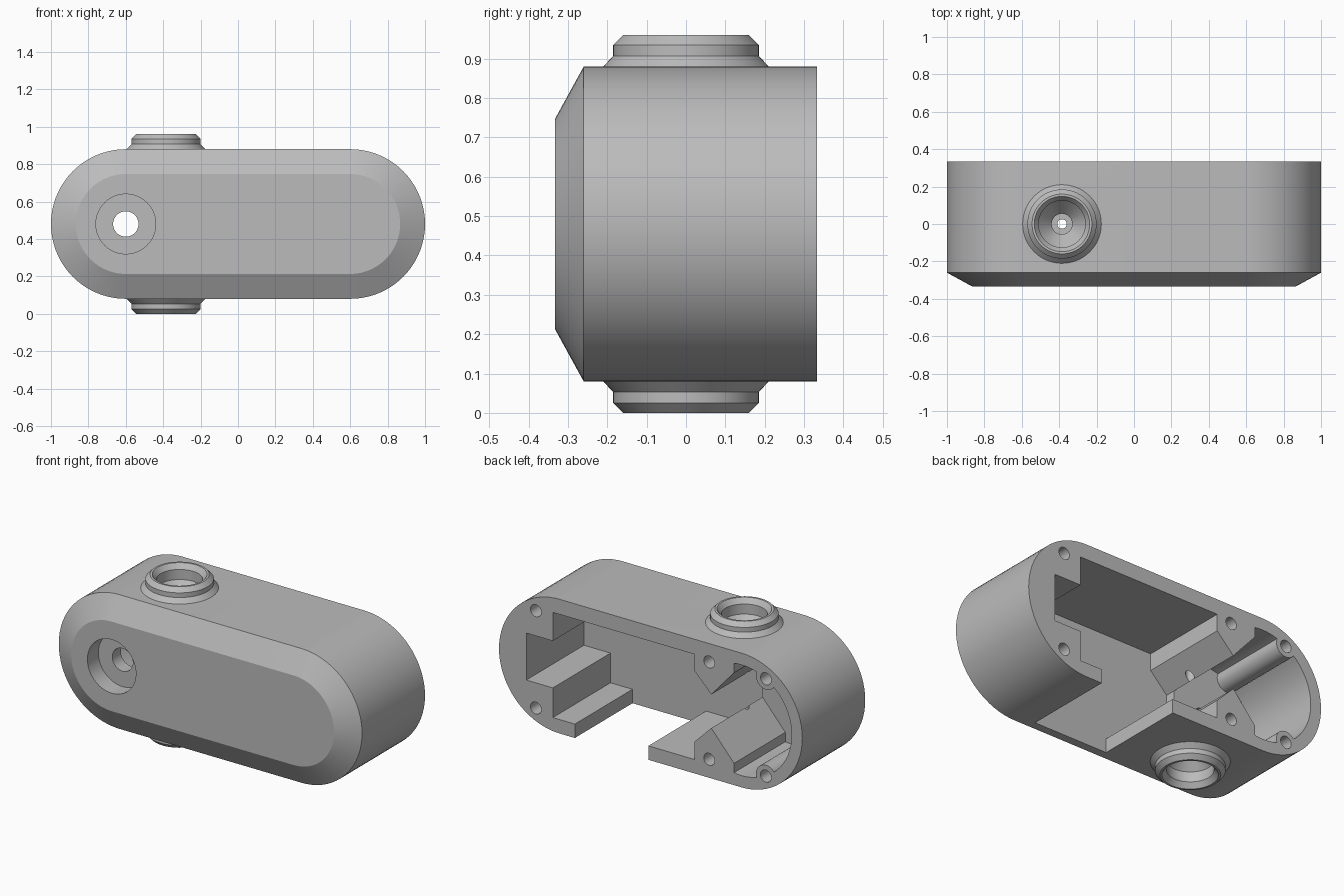
import bpy, bmesh, math
from mathutils import Matrix, Vector

cube = bpy.data.objects.get("Cube")
if cube:
    bpy.data.objects.remove(cube, do_unlink=True)

grey = bpy.data.materials.new("plain_grey")
grey.use_nodes = True
colour = (0.5, 0.5, 0.5, 1)
grey.diffuse_color = colour
grey.node_tree.nodes["Principled BSDF"].inputs["Base Color"].default_value = colour

MID = 0.48             # height of the long axis
END = 0.6              # centres of the rounded ends
BACK, FRONT = 0.333, -0.333
PORT_X = -0.385


def finish(name, bm):
    bmesh.ops.recalc_face_normals(bm, faces=bm.faces)
    mesh = bpy.data.meshes.new(name)
    bm.to_mesh(mesh)
    bm.free()
    mesh.materials.append(grey)
    obj = bpy.data.objects.new(name, mesh)
    bpy.context.collection.objects.link(obj)
    return obj


def loft(name, sections):
    """Skin a list of (y, [(x, z), ...]) outlines and cap both ends."""
    bm = bmesh.new()
    rings = [[bm.verts.new((x, y, z)) for x, z in pts] for y, pts in sections]
    n = len(rings[0])
    for a, b in zip(rings, rings[1:]):
        for i in range(n):
            j = (i + 1) % n
            bm.faces.new((a[i], a[j], b[j], b[i]))
    bm.faces.new(rings[0])
    bm.faces.new(rings[-1])
    return finish(name, bm)


def prism(name, pts, y0, y1):
    return loft(name, [(y0, pts), (y1, pts)])


def arc(x, z, r, start=0, sweep=2 * math.pi, n=48, closed=True):
    steps = n if closed else n + 1
    return [(x + r * math.cos(start + sweep * i / n),
             z + r * math.sin(start + sweep * i / n)) for i in range(steps)]


def stadium(r):
    half = math.pi
    return (arc(END, MID, r, -half / 2, half, 36, False)
            + arc(-END, MID, r, half / 2, half, 36, False))


def lathe(name, profile, n=64):
    """Turn a closed (radius, z) profile about the port axis."""
    bm = bmesh.new()
    vs = [bm.verts.new((PORT_X + r, 0, z)) for r, z in profile]
    edges = [bm.edges.new((vs[i], vs[(i + 1) % len(vs)])) for i in range(len(vs))]
    bmesh.ops.spin(bm, geom=vs + edges, cent=(PORT_X, 0, 0), axis=(0, 0, 1),
                   angle=2 * math.pi, steps=n, use_duplicate=False)
    bmesh.ops.remove_doubles(bm, verts=bm.verts, dist=1e-5)
    bmesh.ops.dissolve_degenerate(bm, edges=bm.edges, dist=1e-6)
    return finish(name, bm)


def cut(target, tools):
    for tool in tools:
        tool.hide_render = True
        mod = target.modifiers.new("cut", 'BOOLEAN')
        mod.operation = 'DIFFERENCE'
        mod.solver = 'EXACT'
        mod.object = tool
    bpy.context.view_layer.update()
    graph = bpy.context.evaluated_depsgraph_get()
    mesh = bpy.data.meshes.new_from_object(target.evaluated_get(graph))
    target.modifiers.clear()
    target.data = mesh
    for tool in tools:
        bpy.data.objects.remove(tool, do_unlink=True)


def flip(pts):
    return [(x, 2 * MID - z) for x, z in pts]


def smooth(obj):
    bpy.ops.object.select_all(action='DESELECT')
    obj.select_set(True)
    bpy.context.view_layer.objects.active = obj
    bpy.ops.object.shade_smooth_by_angle(angle=math.radians(25))


# Housing with bevelled front
housing = loft("housing", [(FRONT, stadium(0.267)), (-0.26, stadium(0.4)),
                           (BACK, stadium(0.4))])

# Main cavity with end notch, bottom opening and throat to the round chamber
cavity = prism("cavity_cutter", [
    (0.645, 0.79), (-0.29, 0.79), (-0.29, 0.69), (-0.40, 0.58),
    (-0.40, 0.38), (-0.29, 0.27), (-0.29, 0.163), (0.015, 0.163),
    (0.015, 0), (0.5, 0), (0.5, 0.163), (0.645, 0.163),
    (0.645, 0.34), (0.82, 0.34), (0.82, 0.62), (0.645, 0.62)], -0.21, 0.5)

# Round chamber, leaving screw bosses and wedge blocks standing
chamber = prism("chamber_cutter", arc(-END, MID, 0.33, n=64), -0.15, 0.5)
wedge = [(-0.2, 0.9), (-0.2, 0.78), (-0.40, 0.58), (-0.55, 0.75), (-0.55, 0.9)]
keep = [prism("wedge_keep", p, -1, 1) for p in (wedge, flip(wedge))]
keep += [prism("boss_keep", arc(-0.76, MID + s * 0.29, 0.065, n=32), -1, 1)
         for s in (-1, 1)]
cut(chamber, keep)

# Screw holes, front recess, shaft hole and port bore
holes = [prism("screw_cutter", arc(x, MID + s * 0.29, 0.036, n=24), 0.1, 0.5)
         for x in (0.757, -0.386, -0.76) for s in (-1, 1)]
recess = prism("recess_cutter", arc(-END, MID, 0.16), -0.5, -0.23)
shaft = prism("shaft_cutter", arc(-END, MID, 0.068, n=32), -0.5, 0)
half = [(0.125, 1.1), (0.125, 0.87), (0.055, 0.79), (0.055, 0.7), (0.025, 0.7)]
bore = lathe("bore_cutter", [(0, 1.1)] + half + flip(half)[::-1] + [(0, 2 * MID - 1.1)])
cut(housing, [cavity, chamber, recess, shaft, bore] + holes)
smooth(housing)

# Collars around the upper and lower ports
collar = [(0.215, 0.875), (0.185, 0.907), (0.185, 0.935), (0.16, 0.96),
          (0.148, 0.96), (0.125, 0.93), (0.125, 0.875)]
for name, profile in (("upper_collar", collar), ("lower_collar", flip(collar))):
    smooth(lathe(name, profile))
